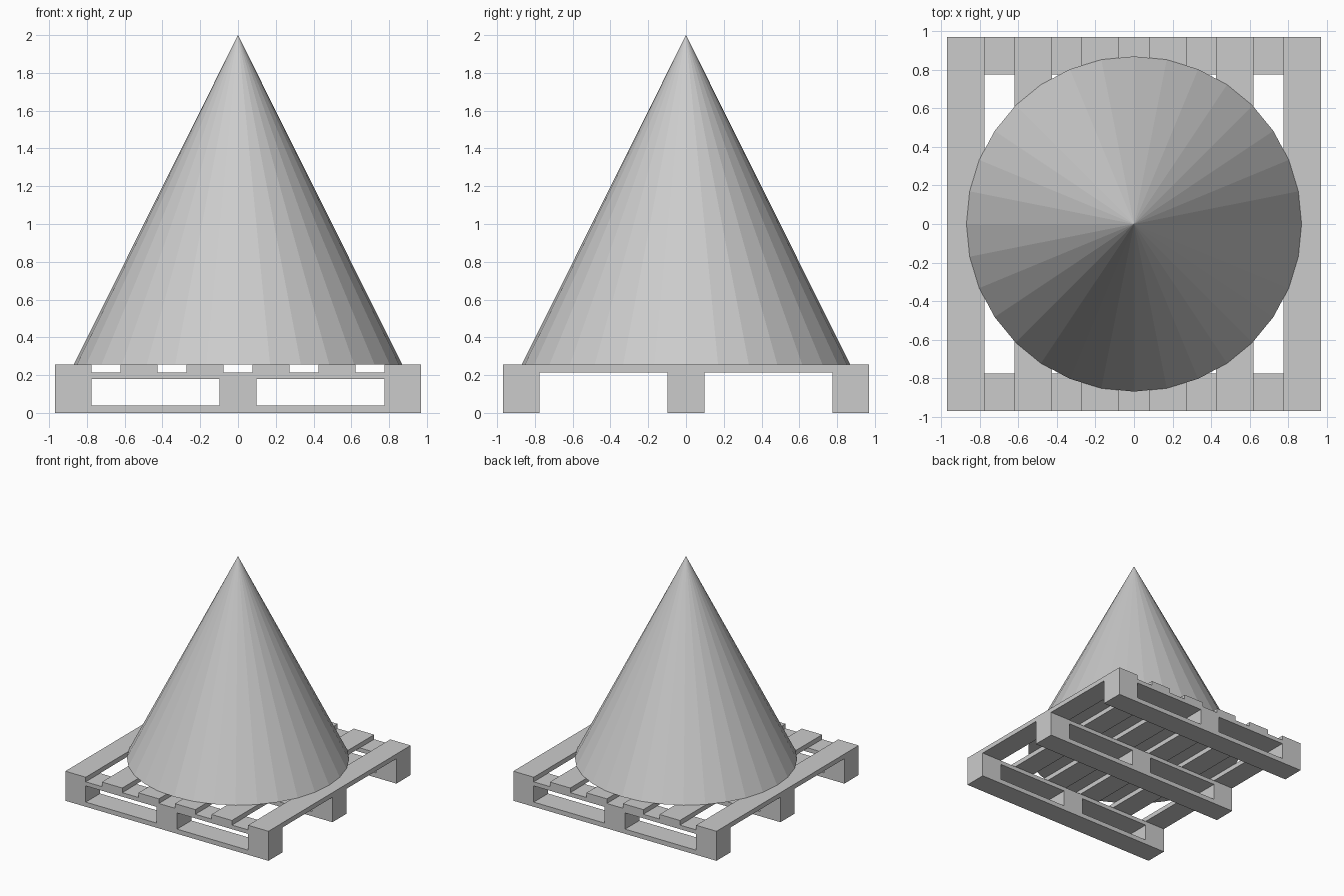
import bpy

cube = bpy.data.objects.get("Cube")
if cube:
    bpy.data.objects.remove(cube, do_unlink=True)

grey = bpy.data.materials.new("plain_grey")
grey.use_nodes = True
colour = (0.6, 0.6, 0.6, 1)
grey.diffuse_color = colour
grey.node_tree.nodes["Principled BSDF"].inputs["Base Color"].default_value = colour

HALF = 0.97      # half the pallet's side
WIDE = 0.195     # width of every board and block
EDGE = HALF - WIDE / 2


def box(name, x, y, size_x, size_y, bottom, top):
    bpy.ops.mesh.primitive_cube_add(size=1, location=(x, y, (bottom + top) / 2))
    ob = bpy.context.object
    ob.name = name
    ob.scale = (size_x, size_y, top - bottom)
    bpy.ops.object.transform_apply(location=False, rotation=False, scale=True)
    ob.data.materials.append(grey)


# Three runners: bottom board, three blocks and a stringer board each
for y in (-EDGE, 0, EDGE):
    box("bottom_board", 0, y, 2 * HALF, WIDE, 0, 0.04)
    for x in (-EDGE, 0, EDGE):
        box("block", x, y, WIDE, WIDE, 0.04, 0.18)
    box("stringer_board", 0, y, 2 * HALF, WIDE, 0.18, 0.215)

# Six deck slats, evenly spaced
for i in range(6):
    box("deck_slat", -EDGE + i * 2 * EDGE / 5, 0, WIDE, 2 * HALF, 0.215, 0.255)

# Faceted cone load
bpy.ops.mesh.primitive_cone_add(vertices=32, radius1=0.87, radius2=0, depth=1.745,
                                location=(0, 0, 0.255 + 1.745 / 2))
cone = bpy.context.object
cone.name = "cone_load"
cone.data.materials.append(grey)
